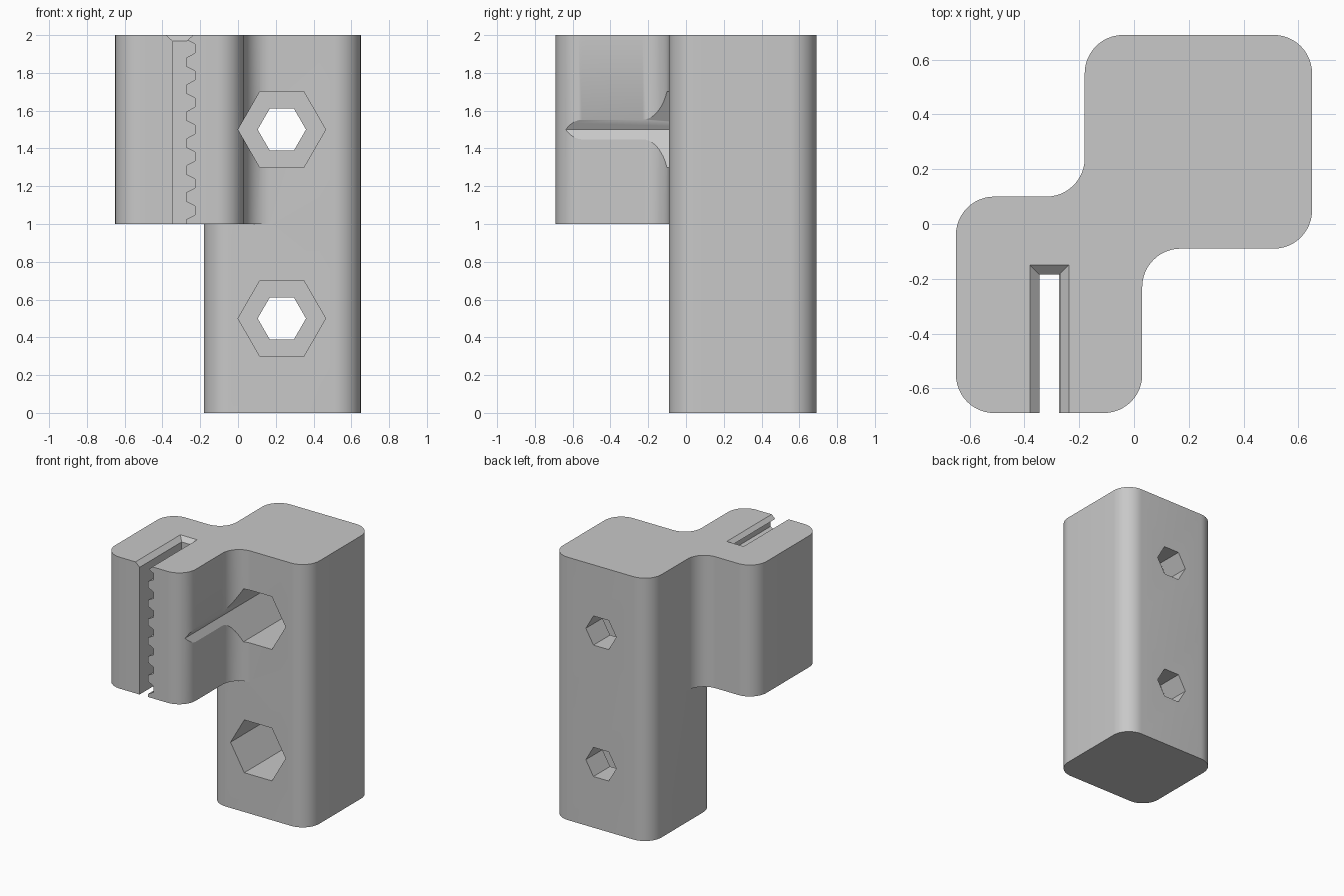
import bpy, bmesh, math
from mathutils import Vector

if "Cube" in bpy.data.objects:
    bpy.data.objects.remove(bpy.data.objects["Cube"])

grey = bpy.data.materials.new("plain_grey")
grey.diffuse_color = (0.58, 0.58, 0.58, 1)
grey.use_nodes = True
grey.node_tree.nodes["Principled BSDF"].inputs["Base Color"].default_value = grey.diffuse_color


def rounded(corners, r=0.14, steps=12):
    """Round every corner (convex or concave) of a right-angled outline."""
    pts = []
    for i, c in enumerate(corners):
        c = Vector(c)
        a = (Vector(corners[i - 1]) - c).normalized() * r
        b = (Vector(corners[(i + 1) % len(corners)]) - c).normalized() * r
        for k in range(steps + 1):
            t = k / steps * math.pi / 2
            pts.append(c + a * (1 - math.sin(t)) + b * (1 - math.cos(t)))
    return pts


def loft(name, lower, upper):
    """Closed solid between two matching 3D loops."""
    bm = bmesh.new()
    a = [bm.verts.new(p) for p in lower]
    b = [bm.verts.new(p) for p in upper]
    bm.faces.new(a)
    bm.faces.new(b)
    for i in range(len(a)):
        j = (i + 1) % len(a)
        bm.faces.new((a[i], a[j], b[j], b[i]))
    bmesh.ops.recalc_face_normals(bm, faces=bm.faces)
    me = bpy.data.meshes.new(name)
    bm.to_mesh(me)
    bm.free()
    me.materials.append(grey)
    ob = bpy.data.objects.new(name, me)
    bpy.context.collection.objects.link(ob)
    return ob


def prism_z(name, pts, z0, z1):
    return loft(name, [(x, y, z0) for x, y in pts], [(x, y, z1) for x, y in pts])


def prism_y(name, pts, y0, y1):
    return loft(name, [(x, y0, z) for x, z in pts], [(x, y1, z) for x, z in pts])


def combine(target, tool, operation):
    bpy.context.view_layer.objects.active = target
    mod = target.modifiers.new("cut", 'BOOLEAN')
    mod.operation = operation
    mod.solver = 'EXACT'
    mod.object = tool
    bpy.ops.object.modifier_apply(modifier=mod.name)
    bpy.data.objects.remove(tool)


# Upper half: mounting post and belt arm joined with fillets
body = prism_z("belt_clamp_body", rounded([
    (-0.65, -0.69), (0.03, -0.69), (0.03, -0.09), (0.65, -0.09),
    (0.65, 0.69), (-0.18, 0.69), (-0.18, 0.10), (-0.65, 0.10)]), 1, 2)

# Lower half: mounting post only
post = prism_z("post", rounded([
    (-0.18, -0.09), (0.65, -0.09), (0.65, 0.69), (-0.18, 0.69)]), 0, 1)
combine(body, post, 'UNION')

# Toothed belt slot
pitch = 1 / 7
land, root = -0.273, -0.228
profile = [(-0.345, 2.1), (-0.345, 0.9), (land, 0.9)]
for k in range(7):
    z = 1 + pitch * (k + 0.5)
    profile += [(land, z - 0.047), (root, z - 0.024), (root, z + 0.024), (land, z + 0.047)]
profile.append((land, 2.1))
combine(body, prism_y("slot", profile, -1, -0.185), 'DIFFERENCE')


# Chamfered lead-in at the top of the slot
def ring(g, z):
    return [(-0.345 - g, -1, z), (land + g, -1, z), (land + g, -0.185 + g, z), (-0.345 - g, -0.185 + g, z)]


combine(body, loft("lead_in", ring(0, 1.968), ring(0.07, 2.032)), 'DIFFERENCE')


# Hexagonal screw holes with wide head pockets from the front
def hexagon(r, z):
    return [(0.232 + r * math.cos(i * math.pi / 3), z + r * math.sin(i * math.pi / 3)) for i in range(6)]


for z in (0.5, 1.5):
    combine(body, prism_y("head_pocket", hexagon(0.232, z), -1, 0.49), 'DIFFERENCE')
    combine(body, prism_y("screw_hole", hexagon(0.128, z), 0.3, 1), 'DIFFERENCE')

# Smooth rounded corners, crisp edges
bpy.ops.object.select_all(action='DESELECT')
body.select_set(True)
bpy.context.view_layer.objects.active = body
bpy.ops.object.shade_smooth_by_angle(angle=math.radians(30))
